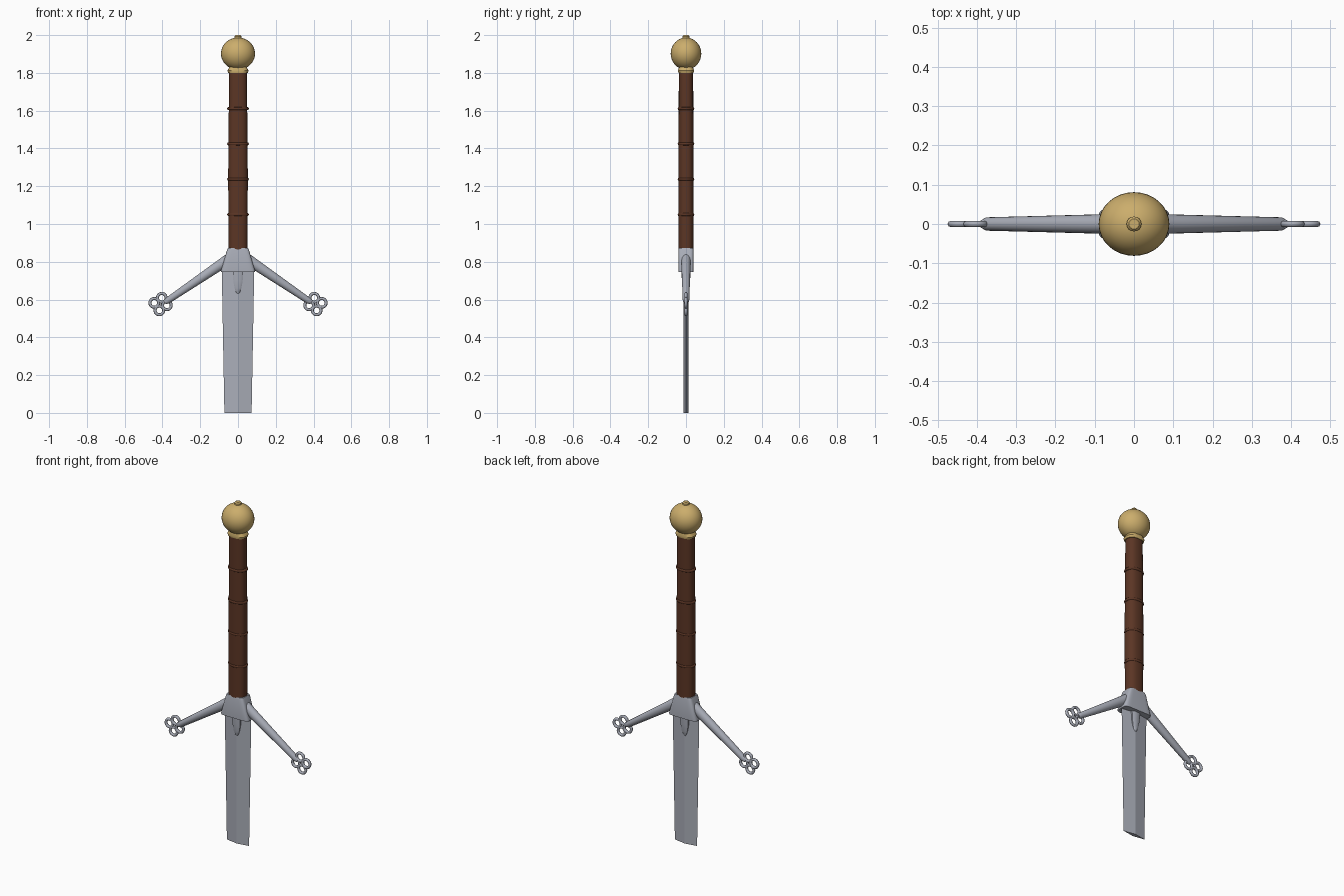
import bpy, bmesh, math
from mathutils import Matrix, Vector

cube = bpy.data.objects.get("Cube")
if cube:
    bpy.data.objects.remove(cube, do_unlink=True)


def material(name, rgb):
    m = bpy.data.materials.new(name)
    m.use_nodes = True
    m.diffuse_color = (*rgb, 1)
    m.node_tree.nodes["Principled BSDF"].inputs["Base Color"].default_value = (*rgb, 1)
    return m


STEEL = material("steel", (0.40, 0.42, 0.48))
BROWN = material("brown leather", (0.105, 0.036, 0.018))
GOLD = material("aged gold", (0.60, 0.42, 0.15))


def finish(bm, name, mat, smooth=35):
    bmesh.ops.recalc_face_normals(bm, faces=bm.faces[:])
    me = bpy.data.meshes.new(name)
    bm.to_mesh(me)
    bm.free()
    me.materials.append(mat)
    ob = bpy.data.objects.new(name, me)
    bpy.context.collection.objects.link(ob)
    if smooth:
        bpy.ops.object.select_all(action="DESELECT")
        ob.select_set(True)
        bpy.context.view_layer.objects.active = ob
        bpy.ops.object.shade_smooth_by_angle(angle=math.radians(smooth))
    return ob


def loft(name, mat, sections, sides=32, power=2, smooth=35, matrix=None):
    """Skin stacked superellipses given as (height, half width, half depth)."""
    bm = bmesh.new()
    rings = []
    for z, rx, ry in sections:
        ring = []
        for i in range(sides):
            a = math.tau * i / sides
            c, s = math.cos(a), math.sin(a)
            x = math.copysign(abs(c) ** (2 / power), c) * rx
            y = math.copysign(abs(s) ** (2 / power), s) * ry
            ring.append(bm.verts.new((x, y, z)))
        rings.append(ring)
    for low, high in zip(rings, rings[1:]):
        for i in range(sides):
            j = (i + 1) % sides
            bm.faces.new((low[i], low[j], high[j], high[i]))
    bm.faces.new(rings[0][::-1])
    bm.faces.new(rings[-1])
    if matrix:
        bm.transform(matrix)
    return finish(bm, name, mat, smooth)


def band(bm, matrix, major, minor, around=24, across=8):
    """Add a torus lying in the local xy plane."""
    grid = []
    for i in range(around):
        turn = Matrix.Rotation(math.tau * i / around, 4, "Z")
        grid.append([bm.verts.new(matrix @ turn @ Vector((
            major + minor * math.cos(math.tau * k / across), 0,
            minor * math.sin(math.tau * k / across)))) for k in range(across)])
    for i in range(around):
        a, b = grid[i], grid[(i + 1) % around]
        for k in range(across):
            m = (k + 1) % across
            bm.faces.new((a[k], b[k], b[m], a[m]))


# Blade: a diamond section tapering to a cut end
loft("blade", STEEL, [(0, 0.072, 0.012), (0.76, 0.086, 0.013)], sides=4, smooth=0)

# Guard block
loft("guard_block", STEEL, [(0.745, 0.09, 0.041), (0.755, 0.09, 0.041),
                            (0.862, 0.058, 0.041), (0.872, 0.054, 0.038)],
     sides=40, power=6)

# Langets: pointed tongues lying on both blade faces
for side, name in ((-1, "front_langet"), (1, "back_langet")):
    bm = bmesh.new()
    rows = []
    for z, w, d in ((0.76, 0.028, 0.024), (0.70, 0.025, 0.022), (0.66, 0.018, 0.019),
                    (0.638, 0.010, 0.016), (0.63, 0.003, 0.014)):
        rows.append([bm.verts.new((x * w, side * y, z)) for x, y in
                     ((-1, 0), (-1, d * 0.75), (-0.5, d), (0.5, d), (1, d * 0.75), (1, 0))])
    for a, b in zip(rows, rows[1:]):
        for k in range(len(a) - 1):
            bm.faces.new((a[k], a[k + 1], b[k + 1], b[k]))
    bm.faces.new(rows[0])
    bm.faces.new(rows[-1])
    finish(bm, name, STEEL)

# Sloping quillons, each ending in a four-ring finial
for side, name in ((1, "left"), (-1, "right")):
    start = Vector((side * 0.04, 0, 0.82))
    end = Vector((side * 0.388, 0, 0.584))
    axis = end - start
    place = Matrix.Translation(start) @ Vector((0, 0, 1)).rotation_difference(axis).to_matrix().to_4x4()
    length = axis.length
    loft(name + "_quillon", STEEL,
         [(0, 0.030, 0.026), (length * 0.2, 0.027, 0.024), (length * 0.96, 0.017, 0.017),
          (length, 0.010, 0.010)], sides=20, matrix=place)
    bm = bmesh.new()
    centre = Vector((side * 0.410, 0, 0.576))
    for k in range(4):
        a = math.radians(11 + 90 * k)
        spot = centre + Vector((side * math.cos(a), 0, math.sin(a))) * 0.034
        band(bm, Matrix.Translation(spot) @ Matrix.Rotation(math.pi / 2, 4, "X"), 0.023, 0.008)
    finish(bm, name + "_finial", STEEL, 60)

# Leather grip with raised bands
loft("grip", BROWN, [(0.865, 0.050, 0.040), (1.25, 0.052, 0.040), (1.81, 0.047, 0.038)],
     power=2.4)
for i in range(4):
    bm = bmesh.new()
    stretch = Matrix.Diagonal((1, 0.76, 1, 1))
    band(bm, Matrix.Translation((0, 0, 1.05 + 0.187 * i)) @ stretch, 0.050, 0.008, 32)
    finish(bm, "grip_band_%d" % (i + 1), BROWN, 60)

# Collar, pommel and end button
loft("pommel_collar", GOLD, [(1.80, 0.052, 0.040), (1.812, 0.056, 0.043), (1.84, 0.040, 0.034)],
     power=2.8)
bm = bmesh.new()
bmesh.ops.create_uvsphere(bm, u_segments=32, v_segments=20, radius=1)
bm.transform(Matrix.Translation((0, 0, 1.902)) @ Matrix.Diagonal((0.09, 0.081, 0.085, 1)))
finish(bm, "pommel", GOLD)
loft("pommel_button", GOLD, [(1.975, 0.019, 0.019), (1.993, 0.019, 0.019), (2.0, 0.013, 0.013)],
     sides=16)
